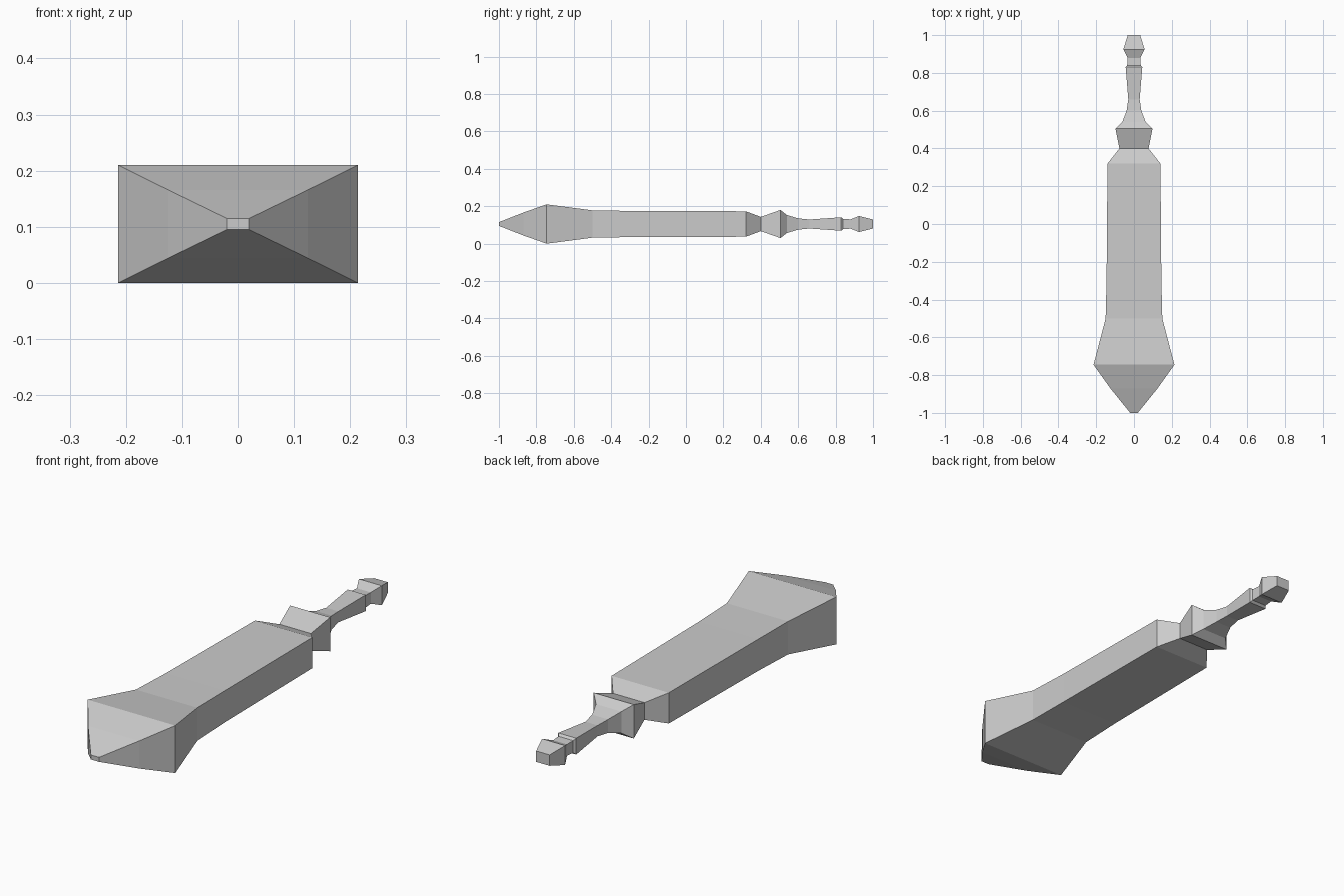
import bpy
import bmesh

cube = bpy.data.objects.get("Cube")
if cube:
    bpy.data.objects.remove(cube, do_unlink=True)

grey = bpy.data.materials.new("plain grey")
grey.use_nodes = True
colour = (0.6, 0.6, 0.6, 1)
grey.diffuse_color = colour
grey.node_tree.nodes["Principled BSDF"].inputs["Base Color"].default_value = colour

MID_Z = 0.105

# Rectangular sections from tip to handle end: y, half width, half height
tip = [(-1, 0.02, 0.01), (-0.87, 0.125, 0.061), (-0.745, 0.214, 0.105)]
shaft = [(-0.5, 0.15, 0.073), (-0.3, 0.145, 0.07), (0.32, 0.14, 0.068)]
guard = [(0.4, 0.077, 0.038), (0.505, 0.098, 0.075), (0.54, 0.062, 0.048)]
grip = [(0.6, 0.039, 0.03), (0.66, 0.03, 0.024), (0.83, 0.044, 0.036)]
pommel = [(0.84, 0.036, 0.027), (0.88, 0.034, 0.025),
          (0.925, 0.056, 0.043), (1, 0.033, 0.024)]


def loft(name, sections):
    """Skin a row of rectangular sections and cap both ends."""
    bm = bmesh.new()
    rings = [[bm.verts.new((sx * w, y, MID_Z + sz * h))
              for sx, sz in ((-1, -1), (1, -1), (1, 1), (-1, 1))]
             for y, w, h in sections]
    for a, b in zip(rings, rings[1:]):
        for i in range(4):
            j = (i + 1) % 4
            bm.faces.new((a[i], a[j], b[j], b[i]))
    bm.faces.new(rings[0])
    bm.faces.new(rings[-1])
    bmesh.ops.recalc_face_normals(bm, faces=bm.faces[:])
    mesh = bpy.data.meshes.new(name)
    bm.to_mesh(mesh)
    bm.free()
    mesh.materials.append(grey)
    obj = bpy.data.objects.new(name, mesh)
    bpy.context.collection.objects.link(obj)
    return obj


# One continuous body: pointed head, shaft, guard, grip and pommel
loft("club_body", tip + shaft + guard + grip + pommel)
